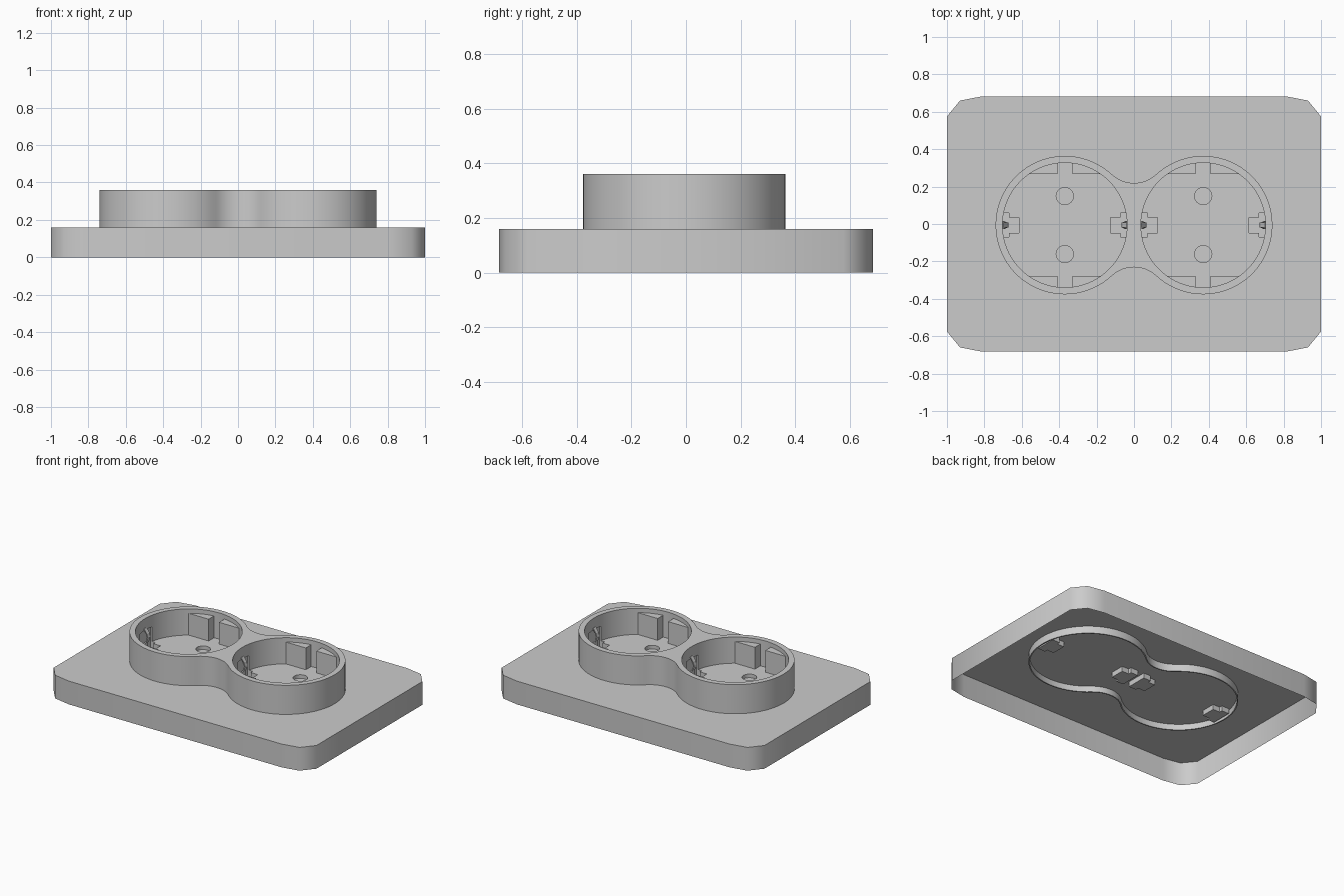
import bpy, bmesh, math

if "Cube" in bpy.data.objects:
    bpy.data.objects.remove(bpy.data.objects["Cube"])

CX, CY = 0.37, -0.006      # socket centre (mirrored in x)
R_OUT, R_IN = 0.37, 0.333
Z_PLATE, Z_RIM, Z_FLOOR, Z_UNDER, Z_SKIRT = 0.16, 0.36, 0.18, 0.15, 0.11


def arc(cx, cy, r, a0, a1, n):
    return [(cx + r * math.cos(math.radians(a0 + (a1 - a0) * i / n)),
             cy + r * math.sin(math.radians(a0 + (a1 - a0) * i / n))) for i in range(n + 1)]


def circle(cx, cy, r, n):
    return arc(cx, cy, r, 0, 360, n)[:-1]


def obj_from(bm, name):
    bmesh.ops.recalc_face_normals(bm, faces=bm.faces)
    me = bpy.data.meshes.new(name)
    bm.to_mesh(me)
    bm.free()
    ob = bpy.data.objects.new(name, me)
    bpy.context.collection.objects.link(ob)
    return ob


def loop(bm, pts, z):
    return [bm.verts.new((x, y, z)) for x, y in pts]


def walls(bm, a, b):
    for i in range(len(a)):
        j = (i + 1) % len(a)
        bm.faces.new((a[i], a[j], b[j], b[i]))


def prisms(name, outlines, z0, z1):
    """Closed vertical prisms, one per outline, in one object."""
    bm = bmesh.new()
    for pts in outlines:
        a, b = loop(bm, pts, z0), loop(bm, pts, z1)
        walls(bm, a, b)
        bm.faces.new(a)
        bm.faces.new(b)
    return obj_from(bm, name)


def boolean(ob, cutter, op):
    m = ob.modifiers.new(op, 'BOOLEAN')
    m.operation, m.object, m.solver = op, cutter, 'EXACT'
    cutter.hide_render = True
    bpy.context.view_layer.objects.active = ob
    bpy.ops.object.modifier_apply(modifier=m.name)
    bpy.data.objects.remove(cutter)


def smooth(ob, deg):
    bpy.ops.object.select_all(action='DESELECT')
    ob.select_set(True)
    bpy.context.view_layer.objects.active = ob
    bpy.ops.object.shade_smooth_by_angle(angle=math.radians(deg))


def figure_eight(inset=0.0):
    """Two circles joined by concave fillets at the waist."""
    waist = 0.225
    rf = waist ** 2 / (2 * (R_OUT - waist))
    yf = waist + rf
    t = math.degrees(math.atan2(yf, CX))
    r, f = R_OUT - inset, rf + inset
    pts = arc(CX, CY, r, t - 180, 180 - t, 56)
    pts += arc(0, CY + yf, f, -t, t - 180, 12)[1:-1]
    pts += arc(-CX, CY, r, t, 360 - t, 56)
    pts += arc(0, CY - yf, f, 180 - t, t, 12)[1:-1]
    return pts


# Frame plate: open-bottomed shell with a figure-eight opening
corner = [(1, 0.575), (0.93, 0.66), (0.81, 0.683)]
outline = corner + [(-x, y) for x, y in corner[::-1]]
outline += [(-x, -y) for x, y in outline]
eight = figure_eight()
bm = bmesh.new()
low, top, hole = loop(bm, outline, 0), loop(bm, outline, Z_PLATE), loop(bm, eight, Z_PLATE)
walls(bm, low, top)
for lp in (top, hole):
    for i in range(len(lp)):
        e = (lp[i], lp[(i + 1) % len(lp)])
        if bm.edges.get(e) is None:
            bm.edges.new(e)
ring = [bm.edges.get((lp[i], lp[(i + 1) % len(lp)])) for lp in (top, hole) for i in range(len(lp))]
fill = bmesh.ops.triangle_fill(bm, use_beauty=True, use_dissolve=False, edges=ring, normal=(0, 0, 1))
smooth(obj_from(bm, "frame_plate"), 50)


# T-shaped recess for each earth contact; d points from socket centre to the wall
def tee(cx, d, grow=0.0):
    g = grow
    half = [(0.245 - g, 0.042 + g), (0.298 - g, 0.042 + g), (0.298 - g, 0.064 + g), (0.338 + g, 0.064 + g)]
    pts = half + [(x, -y) for x, y in half[::-1]]
    return [(cx + d * x, CY + y) for x, y in pts]


spots = [(cx, d) for cx in (-CX, CX) for d in (-1, 1)]

# Socket insert: wells, contact pockets and blind pin holes
body = prisms("socket_insert", [eight], Z_UNDER, Z_RIM)
boolean(body, prisms("pocket_sleeves", [tee(c, d, 0.008) for c, d in spots], 0.115, 0.17), 'UNION')
boolean(body, prisms("wells", [circle(c, CY, R_IN, 80) for c in (-CX, CX)], Z_FLOOR, 0.5), 'DIFFERENCE')
boolean(body, prisms("pockets", [tee(c, d) for c, d in spots], 0.125, 0.28), 'DIFFERENCE')
boolean(body, prisms("pins", [circle(c, CY + s * 0.155, 0.046, 32) for c in (-CX, CX) for s in (-1, 1)],
                     0.155, 0.3), 'DIFFERENCE')
smooth(body, 30)

# Thin lip of the insert hanging below the plate
bm = bmesh.new()
inner = figure_eight(0.008)
a, b, c, d = loop(bm, eight, Z_PLATE), loop(bm, eight, Z_SKIRT), loop(bm, inner, Z_SKIRT), loop(bm, inner, Z_UNDER)
walls(bm, a, b)
walls(bm, b, c)
walls(bm, c, d)
smooth(obj_from(bm, "insert_lip"), 30)

# Plug guide blocks: circle segments split by a centre notch
yb, xn, rb = 0.272, 0.04, R_IN + 0.003
a0 = math.degrees(math.asin(yb / rb))
a1 = math.degrees(math.acos(xn / rb))
seg = arc(0, 0, rb, a0, a1, 8) + [(xn, yb)]
blocks = [[(cx + sx * x, CY + sy * y) for x, y in seg]
          for cx in (-CX, CX) for sx in (-1, 1) for sy in (-1, 1)]
smooth(prisms("guide_blocks", blocks, 0.17, 0.33), 30)

# Earth contacts: bent metal strips, (distance from centre, height, half width)
path = [(0.325, 0.127, 0.022), (0.325, 0.19, 0.022), (0.308, 0.215, 0.014),
        (0.302, 0.24, 0.014), (0.310, 0.265, 0.014), (0.330, 0.295, 0.014)]
bm = bmesh.new()
for cx, s in spots:
    rows = []
    for x, z, w in path:
        rows.append([bm.verts.new((cx + s * (x + t), CY + y, z))
                     for t, y in ((0, -w), (0, w), (0.008, w), (0.008, -w))])
    for p, q in zip(rows, rows[1:]):
        walls(bm, p, q)
    bm.faces.new(rows[0])
    bm.faces.new(rows[-1])
obj_from(bm, "earth_contacts")
